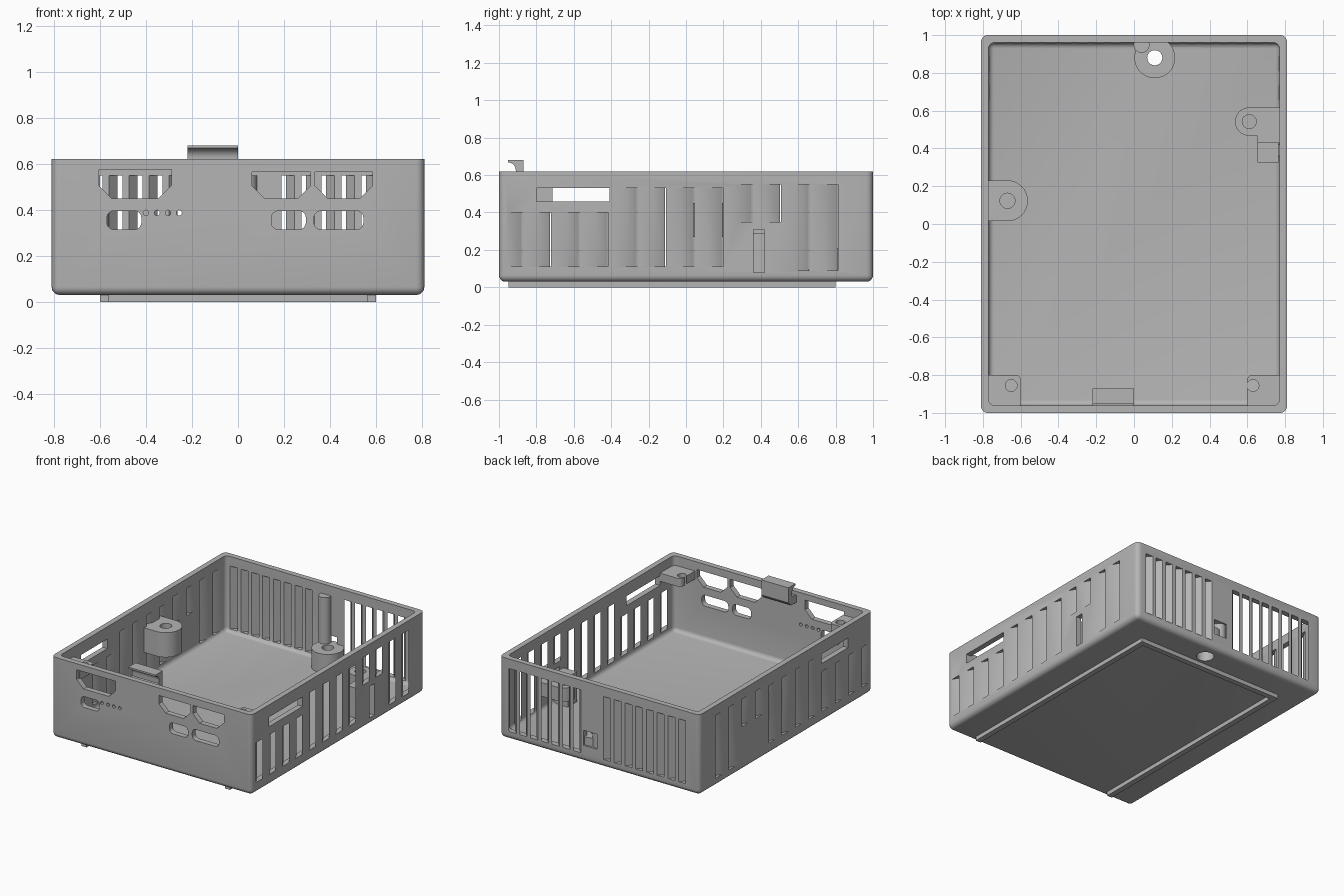
import bpy, bmesh, math
from mathutils import Vector

if "Cube" in bpy.data.objects:
    bpy.data.objects.remove(bpy.data.objects["Cube"], do_unlink=True)

grey = bpy.data.materials.new("plain grey")
grey.use_nodes = True
GREY = (0.46, 0.46, 0.46, 1)
grey.diffuse_color = GREY
grey.node_tree.nodes["Principled BSDF"].inputs["Base Color"].default_value = GREY

# Planes: map a 2D profile point and a depth to 3D
def flat(u, v, d): return Vector((u, v, d))      # profile in x, y
def front(u, v, d): return Vector((u, d, v))     # profile in x, z
def side(u, v, d): return Vector((d, u, v))      # profile in y, z


def prism(bm, pts, plane, d0, d1, shift=0):
    """Extrude a profile from d0 to d1, optionally slanted along u."""
    a = [bm.verts.new(plane(u, v, d0)) for u, v in pts]
    b = [bm.verts.new(plane(u + shift, v, d1)) for u, v in pts]
    faces = [bm.faces.new(a), bm.faces.new(b)]
    n = len(pts)
    for i in range(n):
        faces.append(bm.faces.new((a[i], a[(i + 1) % n], b[(i + 1) % n], b[i])))
    bmesh.ops.recalc_face_normals(bm, faces=faces)


def rect(u0, u1, v0, v1):
    return [(u0, v0), (u1, v0), (u1, v1), (u0, v1)]


def arc(u, v, r, a0=0, a1=360, n=32):
    steps = n if a1 - a0 == 360 else n + 1
    return [(u + r * math.cos(math.radians(a0 + (a1 - a0) * i / n)),
             v + r * math.sin(math.radians(a0 + (a1 - a0) * i / n))) for i in range(steps)]


def round_rect(u0, u1, v0, v1, r):
    return (arc(u1 - r, v1 - r, r, 0, 90, 6) + arc(u0 + r, v1 - r, r, 90, 180, 6)
            + arc(u0 + r, v0 + r, r, 180, 270, 6) + arc(u1 - r, v0 + r, r, 270, 360, 6))


def finish(name, bm):
    mesh = bpy.data.meshes.new(name)
    bm.to_mesh(mesh)
    bm.free()
    ob = bpy.data.objects.new(name, mesh)
    bpy.context.collection.objects.link(ob)
    mesh.materials.append(grey)
    return ob


def part(name, pts, plane, d0, d1):
    bm = bmesh.new()
    prism(bm, pts, plane, d0, d1)
    return finish(name, bm)


def cut(ob, bm):
    cutter = finish("cutter", bm)
    cutter.hide_render = True
    mod = ob.modifiers.new("cut", "BOOLEAN")
    mod.operation, mod.solver, mod.object = "DIFFERENCE", "EXACT", cutter
    bpy.context.view_layer.objects.active = ob
    bpy.ops.object.modifier_apply(modifier=mod.name)
    bpy.data.objects.remove(cutter, do_unlink=True)


def drill(ob, x, y, r, z0, z1):
    bm = bmesh.new()
    prism(bm, arc(x, y, r), flat, z0, z1)
    cut(ob, bm)


def tub(x, y, z0, z1, r):
    """Box rounded everywhere but around its top."""
    bm = bmesh.new()
    prism(bm, rect(-x, x, -y, y), flat, z0, z1)
    edges = [e for e in bm.edges if min(v.co.z for v in e.verts) < z1 - 0.01]
    bmesh.ops.bevel(bm, geom=edges, offset=r, segments=5, profile=0.5, affect="EDGES")
    return bm


# Open tray with hollow inside
W, L, TOP, BASE, FLOOR, T = 0.81, 1.0, 0.62, 0.03, 0.07, 0.04
tray = finish("tray", tub(W, L, BASE, TOP, 0.035))
cut(tray, tub(W - T, L - T, FLOOR, TOP + 0.2, 0.03))

holes = bmesh.new()
E = 0.01   # overshoot of every cutter past the wall


def slanted(pts, plane, outer, sign, lean):
    """Cut a wall whose outer face is at outer; lean is the drift across it."""
    k = lean * E / T
    pts = [(u - k, v) for u, v in pts]
    prism(holes, pts, plane, sign * (outer + E), sign * (outer - T - E), lean + 2 * k)


# Slanted vents in both side walls
vents = [(-0.95 + 0.153 * i, 0.11, 0.4) for i in range(4)]
vents += [(-0.335 + 0.153 * i, 0.11, 0.53) for i in range(4)]
vents += [(0.28 + 0.153 * i, 0.35 if i < 2 else 0.09, 0.55) for i in range(4)]
for s in (1, -1):
    for y, z0, z1 in vents:
        slanted(rect(y, y + 0.075, z0, z1), side, W, s, 0.07)

# Long side openings and the latch window
slanted(rect(-0.8, -0.41, 0.46, 0.53), side, W, 1, 0)
slanted(rect(-0.715, -0.41, 0.46, 0.53), side, W, -1, 0)
slanted(rect(0.36, 0.42, 0.08, 0.31), side, W, 1, 0)

# Slanted back vents, leaning outward on each half
for s, start, count in ((1, 0.18, 7), (-1, 0.06, 8)):
    for i in range(count):
        x = s * (start + 0.087 * i)
        slanted(rect(x - 0.029, x + 0.029, 0.09, 0.55), front, L, 1, s * 0.037)
slanted(rect(0.02, 0.13, 0.15, 0.26), front, L, 1, 0)

# Front sockets with chamfered lower corners
for x0, x1, z1 in ((-0.605, -0.29, 0.575), (0.06, 0.315, 0.565), (0.335, 0.585, 0.565)):
    c = 0.055
    pts = [(x0 + c, 0.45), (x1 - c, 0.45), (x1, 0.45 + c), (x1, z1), (x0, z1), (x0, 0.45 + c)]
    slanted(pts, front, L, -1, 0)

# Rounded front ports and indicator holes
for x0, x1 in ((-0.57, -0.42), (0.145, 0.295), (0.33, 0.545)):
    slanted(round_rect(x0, x1, 0.315, 0.395, 0.03), front, L, -1, 0)
for i in range(4):
    slanted(arc(-0.4 + 0.048 * i, 0.387, 0.012, n=12), front, L, -1, 0)
cut(tray, holes)

# Screw boss on the floor, open through the base
boss = part("floor_boss", arc(0.11, 0.88, 0.108, n=48), flat, 0.05, 0.21)
for ob in (tray, boss):
    drill(ob, 0.11, 0.88, 0.04, 0, 0.4)
    drill(ob, 0.11, 0.88, 0.06, 0, 0.12)

# Alignment rod by the back wall
part("back_rod", arc(0.04, 0.948, 0.042), flat, 0.06, 0.55)

# Rounded bosses standing out from the side walls
west = part("right_wall_boss", [(-0.79, 0.015), ] + arc(-0.67, 0.123, 0.108, -90, 90) + [(-0.79, 0.231)],
            flat, 0.27, 0.45)
drill(west, -0.67, 0.123, 0.04, 0.32, 0.6)
east = part("left_wall_boss", [(0.79, 0.617)] + arc(0.61, 0.542, 0.075, 90, 270) + [(0.79, 0.467)],
            flat, 0.2, 0.3)
drill(east, 0.61, 0.542, 0.037, 0.15, 0.6)

# Latch block behind the side window
part("latch_block", rect(0.655, 0.765, 0.325, 0.43), flat, 0.06, 0.29)
part("latch_rib", rect(0.655, 0.775, 0.43, 0.475), flat, 0.2, 0.3)

# Front corner mounting plates
for s, name in ((1, "left"), (-1, "right")):
    xs = sorted((s * 0.6, s * 0.785))
    r = 0.025
    if s > 0:
        pts = [(xs[1], -0.975), (xs[1], -0.8)] + arc(xs[0] + r, -0.8 - r, r, 90, 180, 6) + [(xs[0], -0.975)]
    else:
        pts = [(xs[0], -0.975), (xs[1], -0.975)] + arc(xs[1] - r, -0.8 - r, r, 0, 90, 6) + [(xs[0], -0.8)]
    plate = part(name + "_corner_plate", pts, flat, 0.49, 0.55)
    drill(plate, s * 0.65 - 0.01 * (s > 0) * 2, -0.855, 0.031, 0.4, 0.7)

# Snap hook on the front wall, with a concave outer curve
hook = [(-0.87, 0.68), (-0.953, 0.68), (-0.953, 0.668)]
hook += [(y, z) for y, z in reversed(arc(-0.953, 0.625, 0.043, 0, 90, 8))][1:]
hook += [(-0.91, 0.6), (-0.975, 0.59), (-0.975, 0.54), (-0.9, 0.54), (-0.87, 0.57)]
part("snap_hook", hook, side, -0.22, 0)

# Raised rail under the base, open at the front
rail = [(-0.6, -0.95), (-0.56, -0.95), (-0.56, 0.76), (0.56, 0.76),
        (0.56, -0.95), (0.6, -0.95), (0.6, 0.8), (-0.6, 0.8)]
part("base_rail", rail, flat, 0, 0.035)

# Smooth the rounded surfaces and keep hard edges
bpy.ops.object.select_all(action="DESELECT")
for ob in bpy.context.collection.objects:
    if ob.type == "MESH" and grey.name in ob.data.materials:
        ob.select_set(True)
        bpy.context.view_layer.objects.active = ob
bpy.ops.object.shade_smooth_by_angle(angle=math.radians(30))
